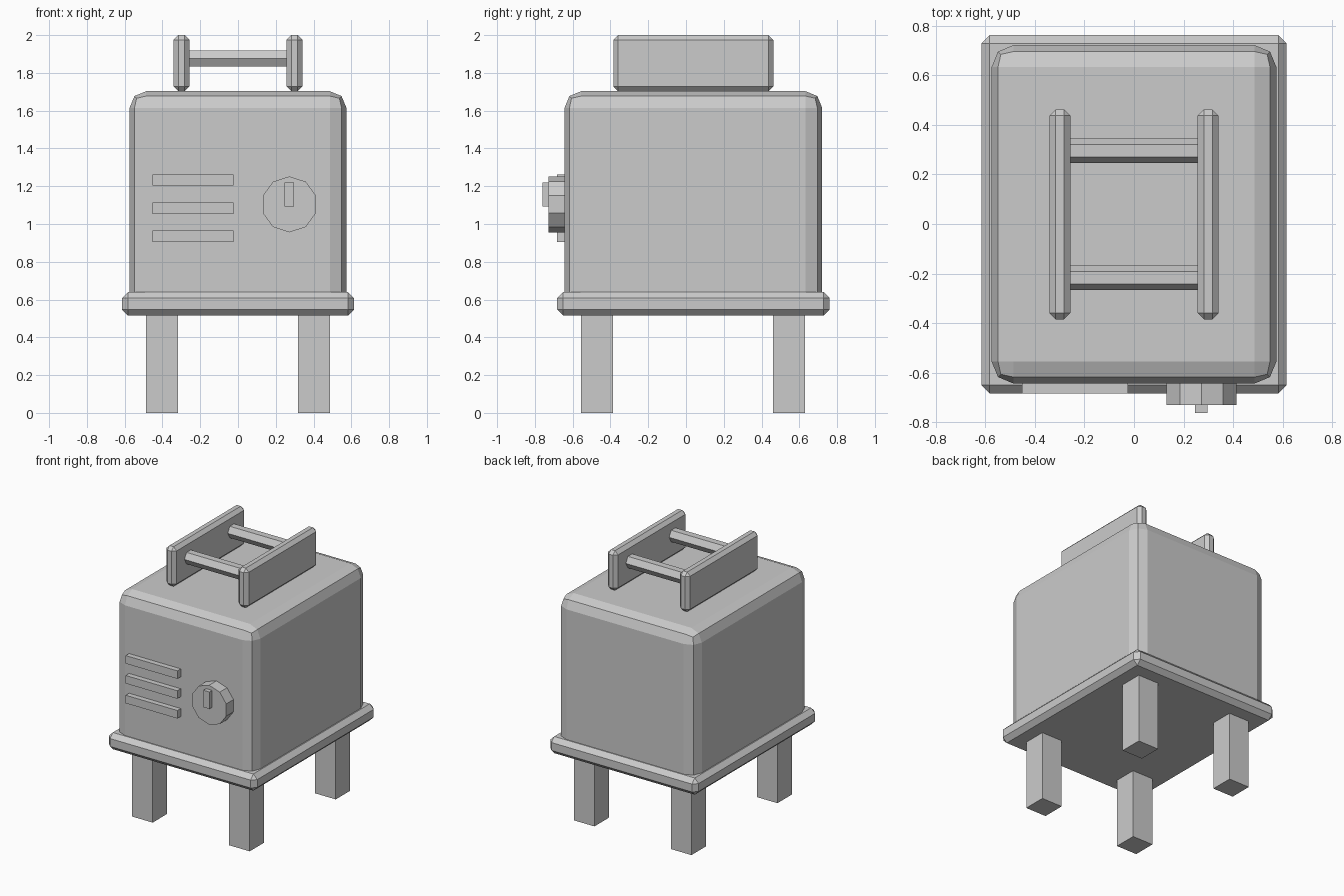
import bpy
import bmesh
import math
from mathutils import Matrix, Vector

cube = bpy.data.objects.get("Cube")
if cube:
    bpy.data.objects.remove(cube, do_unlink=True)

GREY = (0.6, 0.6, 0.6, 1.0)
grey = bpy.data.materials.new("plain grey")
grey.use_nodes = True
grey.diffuse_color = GREY
grey.node_tree.nodes["Principled BSDF"].inputs["Base Color"].default_value = GREY

MID_Y = 0.039          # centre of the body along y
FRONT_Y = -0.643       # front face of the body


def finish(name, bm):
    bmesh.ops.recalc_face_normals(bm, faces=bm.faces)
    mesh = bpy.data.meshes.new(name)
    bm.to_mesh(mesh)
    bm.free()
    mesh.materials.append(grey)
    obj = bpy.data.objects.new(name, mesh)
    bpy.context.collection.objects.link(obj)
    return obj


def box(name, x, y, z, bevel=0, segments=1, open_bottom=False):
    """Box from (min, max) ranges, with optional bevelled edges."""
    bm = bmesh.new()
    size = Vector((x[1] - x[0], y[1] - y[0], z[1] - z[0]))
    centre = Vector((sum(x), sum(y), sum(z))) / 2
    bmesh.ops.create_cube(bm, size=1, matrix=Matrix.Translation(centre) @ Matrix.Diagonal(size).to_4x4())
    if bevel:
        edges = [e for e in bm.edges
                 if not (open_bottom and all(v.co.z < centre.z for v in e.verts))]
        bmesh.ops.bevel(bm, geom=edges, offset=bevel, segments=segments,
                        profile=0.5, affect='EDGES')
    return finish(name, bm)


def prism(name, sides, radius, length, centre, rotation):
    bm = bmesh.new()
    bmesh.ops.create_cone(bm, cap_ends=True, segments=sides, radius1=radius,
                          radius2=radius, depth=length,
                          matrix=Matrix.Translation(centre) @ rotation)
    return finish(name, bm)


def around(centre, half):
    return (centre - half, centre + half)


# Body and base tray
box("body", around(0, 0.574), around(MID_Y, 0.682), (0.56, 1.703), 0.088, 2, True)
box("base_tray", around(0, 0.615), around(MID_Y, 0.722), (0.515, 0.64), 0.033)

# Four square legs
for side, sx in (("left", 1), ("right", -1)):
    for end, sy in (("front", -1), ("back", 1)):
        box(f"{end}_{side}_leg", around(sx * 0.402, 0.085),
            around(MID_Y - 0.002 + sy * 0.509, 0.085), (0, 0.52))

# Top rack: two side plates joined by hexagonal bars
for side, sx in (("left", 1), ("right", -1)):
    box(f"{side}_rack_plate", around(sx * 0.299, 0.042), around(MID_Y, 0.423),
        (1.703, 2.0), 0.025)
for end, sy in (("front", -1), ("back", 1)):
    # a polygon corner points along y
    turn = Matrix.Rotation(math.pi / 2, 4, 'Y') @ Matrix.Rotation(math.pi / 2, 4, 'Z')
    bar = prism(f"{end}_rack_bar", 6, 0.05, 0.54, (0, MID_Y + sy * 0.256, 1.876),
                turn)
    # settle the hexagon so its flats face up and down
    ys = [v.co.y for v in bar.data.vertices]
    if max(ys) - min(ys) < 0.095:
        spin = (Matrix.Translation((0, MID_Y + sy * 0.256, 1.876))
                @ Matrix.Rotation(math.pi / 6, 4, 'X')
                @ Matrix.Translation((0, -MID_Y - sy * 0.256, -1.876)))
        bar.data.transform(spin)

# Vent slats on the front
for i, z in enumerate((0.936, 1.084, 1.233)):
    box(f"vent_slat_{i + 1}", (-0.452, -0.024), (-0.683, FRONT_Y + 0.02), around(z, 0.03))

# Ten-sided dial with a corner at the top, and its pointer
dial = bmesh.new()
ring = [dial.verts.new((0.272 + 0.148 * math.sin(i * math.tau / 10), -0.729,
                        1.104 + 0.148 * math.cos(i * math.tau / 10))) for i in range(10)]
face = dial.faces.new(ring)
out = bmesh.ops.extrude_face_region(dial, geom=[face], use_keep_orig=True)
moved = [v for v in out["geom"] if isinstance(v, bmesh.types.BMVert)]
bmesh.ops.translate(dial, verts=moved, vec=(0, 0.1, 0))
finish("dial", dial)
box("dial_pointer", around(0.271, 0.025), (-0.761, -0.7), (1.093, 1.22))
